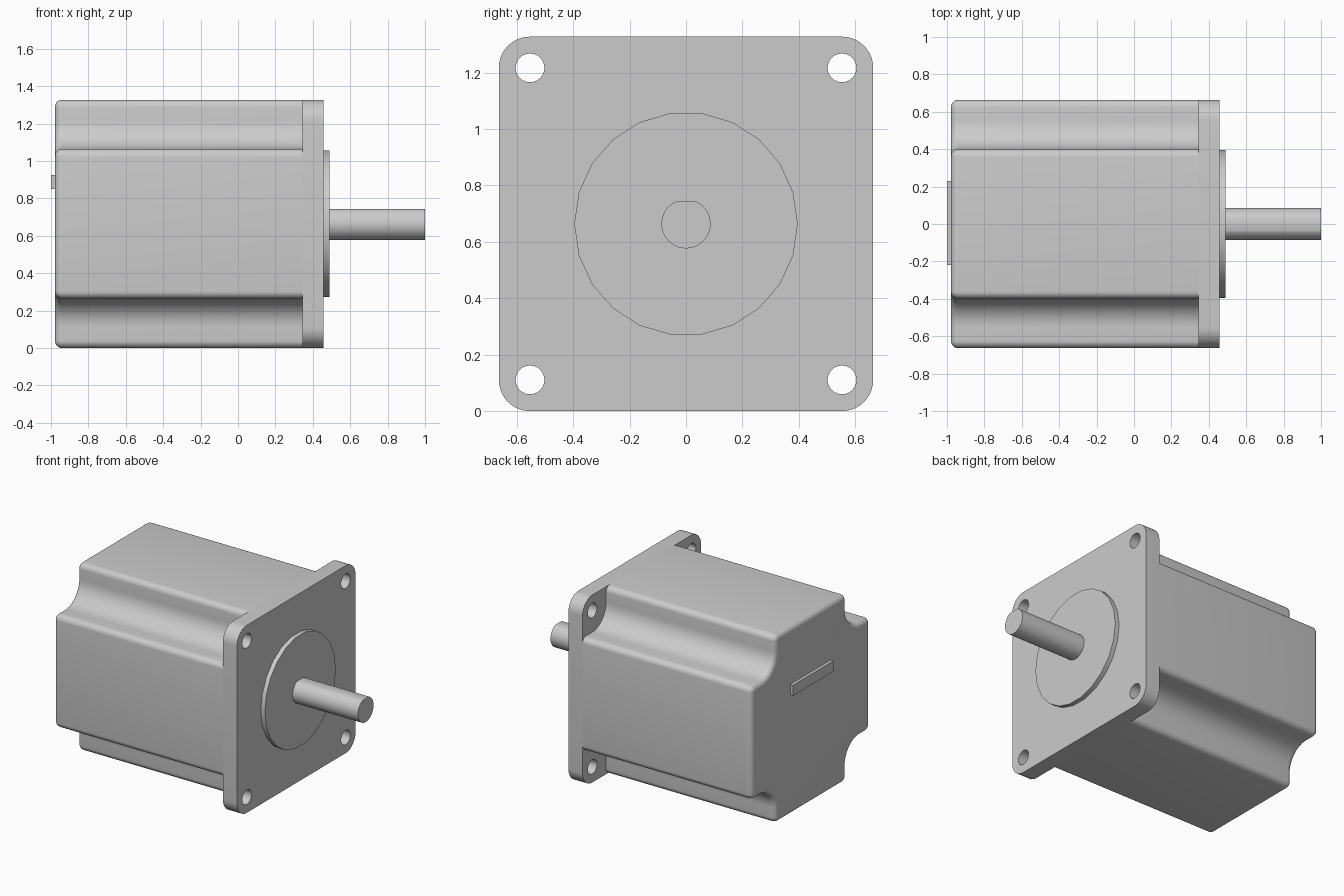
import bpy, bmesh
from math import sin, cos, pi, radians, asin

if "Cube" in bpy.data.objects:
    bpy.data.objects.remove(bpy.data.objects["Cube"])

CZ = 0.6635   # height of the motor axis
H = 0.6635    # half width of the square housing


def arc(cy, cz, r, a0, a1, n):
    """Points on an arc in the y/z section, angles in degrees."""
    return [(cy + r * cos(radians(a0 + (a1 - a0) * i / n)),
             cz + r * sin(radians(a0 + (a1 - a0) * i / n))) for i in range(n + 1)]


def circle(cy, cz, r, n):
    return arc(cy, cz, r, 0, 360, n)[:-1]


def four_fold(points):
    """Repeat a quarter outline around the motor axis."""
    out = []
    for _ in range(4):
        out += points
        points = [(-z, y) for y, z in points]
    return out


def prism(name, loops, x0, x1, bevel=0.0):
    """Extrude section loops (outline first, then holes) along x; round the x0 rim."""
    bm = bmesh.new()
    edges = []
    for loop in loops:
        vs = [bm.verts.new((x0, y, z + CZ)) for y, z in loop]
        if len(loops) == 1:
            bm.faces.new(vs)
        else:
            edges += [bm.edges.new((vs[i - 1], vs[i])) for i in range(len(vs))]
    if edges:
        bmesh.ops.triangle_fill(bm, use_beauty=True, edges=edges, normal=(1, 0, 0))
    base = bm.faces[:]
    res = bmesh.ops.extrude_face_region(bm, geom=base, use_keep_orig=True)
    top = [g for g in res["geom"] if isinstance(g, bmesh.types.BMVert)]
    bmesh.ops.translate(bm, verts=top, vec=(x1 - x0, 0, 0))
    bmesh.ops.recalc_face_normals(bm, faces=bm.faces[:])
    if bevel:
        rim = [e for e in bm.edges if all(abs(v.co.x - x0) < 1e-5 for v in e.verts)]
        bmesh.ops.bevel(bm, geom=rim, offset=bevel, segments=5, profile=0.5,
                        affect='EDGES', clamp_overlap=False)
    me = bpy.data.meshes.new(name)
    bm.to_mesh(me)
    bm.free()
    ob = bpy.data.objects.new(name, me)
    bpy.context.collection.objects.link(ob)
    bpy.ops.object.select_all(action='DESELECT')
    ob.select_set(True)
    bpy.context.view_layer.objects.active = ob
    bpy.ops.object.shade_smooth_by_angle(angle=radians(30))
    return ob


# Housing: square with a filleted relief at each corner, rounded rear rim
C, R, HOLE = 0.40, 0.04, 0.553
corner = (arc(H - R, C - R, R, 0, 90, 6)
          + arc(HOLE, HOLE, HOLE - C, 270, 180, 12)
          + arc(C - R, H - R, R, 0, 90, 6))
prism("motor_housing", [four_fold(corner)], -0.978, 0.346, bevel=0.036)

# Mounting flange: rounded square plate with four screw holes
plate = four_fold(arc(H - 0.11, H - 0.11, 0.11, 0, 90, 10))
holes = [circle(sy * HOLE, sz * HOLE, 0.051, 24) for sy in (-1, 1) for sz in (-1, 1)]
prism("mounting_flange", [plate] + holes, 0.346, 0.456)

# Locating boss: low 22-sided disc
prism("locating_boss", [circle(0, 0, 0.396, 22)], 0.456, 0.488)

# Output shaft with a flat along the top
SR = 0.087
a = asin(0.079 / SR) * 180 / pi
prism("output_shaft", [arc(0, 0, SR, 180 - a, 360 + a, 40)], 0.488, 1.0)

# Plain raised pad on the rear face
prism("rear_pad", [[(-0.22, 0.187), (0.23, 0.187), (0.23, 0.262), (-0.22, 0.262)]],
      -1.0, -0.978)
